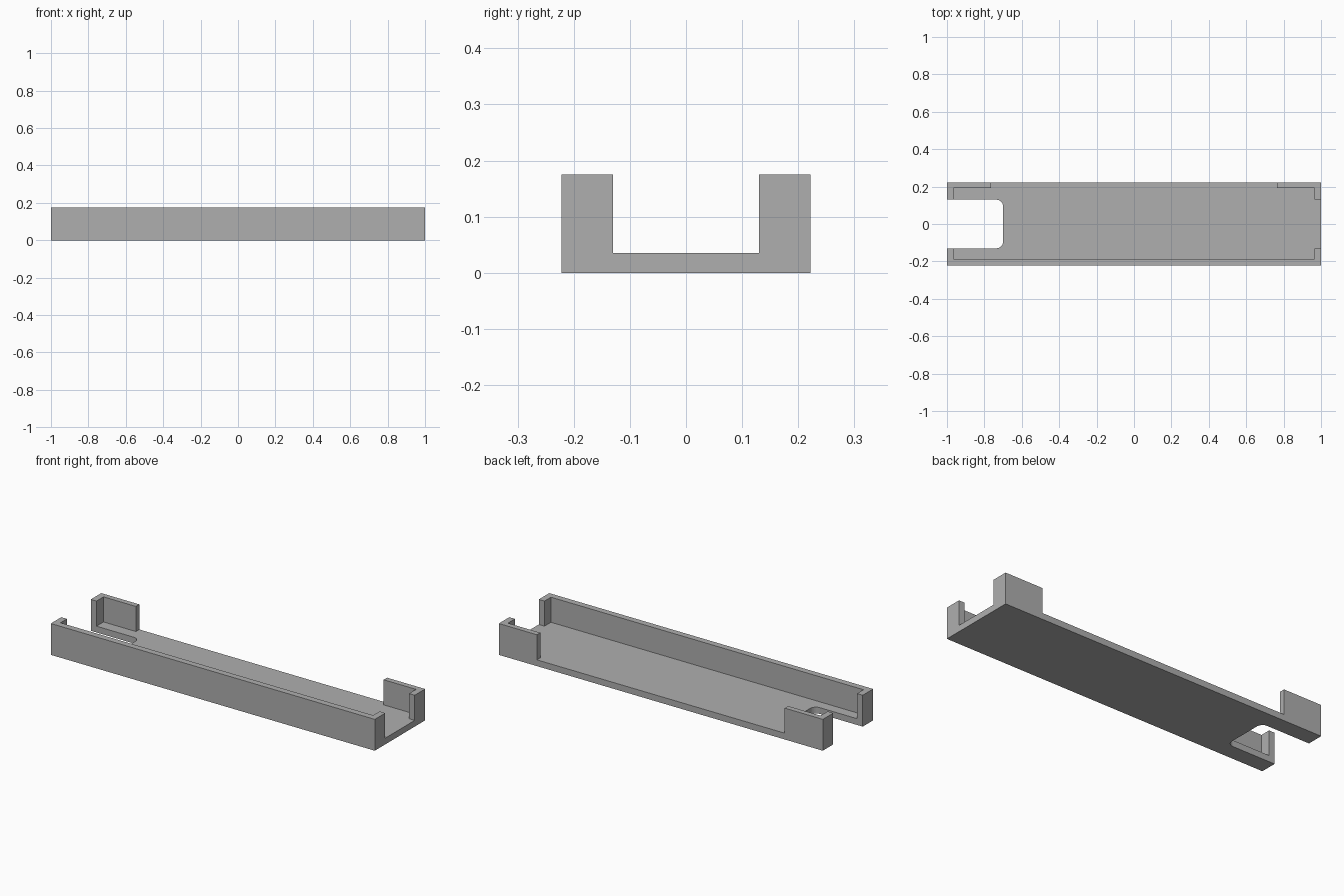
import bpy
import bmesh
from math import sin, cos, radians

if "Cube" in bpy.data.objects:
    bpy.data.objects.remove(bpy.data.objects["Cube"])

L, W, H = 1.0, 0.222, 0.175      # half length, half width, height
T = 0.035                        # floor and wall thickness
GAP = 0.13                       # half width of the end openings
BACK = 0.192                     # inner face of the back walls
SLOT, R = -0.7, 0.035            # slot end and its corner radius
TAB = 0.765                      # where the back corner walls stop

grey = bpy.data.materials.new("grey plastic")
grey.use_nodes = True
colour = (0.43, 0.43, 0.43, 1)
grey.diffuse_color = colour
grey.node_tree.nodes["Principled BSDF"].inputs["Base Color"].default_value = colour


def extrude(name, outline, z0, z1):
    """Solid prism over an outline in x and y."""
    bm = bmesh.new()
    face = bm.faces.new([bm.verts.new((x, y, z0)) for x, y in outline])
    top = bmesh.ops.extrude_face_region(bm, geom=[face])["geom"]
    bmesh.ops.translate(bm, vec=(0, 0, z1 - z0),
                        verts=[v for v in top if isinstance(v, bmesh.types.BMVert)])
    bmesh.ops.recalc_face_normals(bm, faces=bm.faces)
    mesh = bpy.data.meshes.new(name)
    bm.to_mesh(mesh)
    bm.free()
    mesh.materials.append(grey)
    obj = bpy.data.objects.new(name, mesh)
    bpy.context.collection.objects.link(obj)
    return obj


def arc(cx, cy, start, end, steps=8):
    angles = [radians(start + (end - start) * i / steps) for i in range(steps + 1)]
    return [(cx + R * cos(a), cy + R * sin(a)) for a in angles]


# Floor with a rounded slot at one end
slot = ([(-L, -GAP)] + arc(SLOT - R, R - GAP, -90, 0)
        + arc(SLOT - R, GAP - R, 0, 90) + [(-L, GAP)])
tray = extrude("tray", [(-L, -W)] + slot + [(-L, W), (L, W), (L, -W)], 0, T)

# Long front wall with a return lip at each end
parts = [extrude("front_wall", [
    (-L, -W), (L, -W), (L, -GAP), (L - T, -GAP), (L - T, T - W),
    (T - L, T - W), (T - L, -GAP), (-L, -GAP)], T, H)]

# L-shaped back corner walls
for name, s in (("back_left_corner", 1), ("back_right_corner", -1)):
    parts.append(extrude(name, [
        (s * L, W), (s * TAB, W), (s * TAB, BACK), (s * (L - T), BACK),
        (s * (L - T), GAP), (s * L, GAP)], T, H))

# Merge the walls into the floor as one solid
bpy.context.view_layer.objects.active = tray
for part in parts:
    union = tray.modifiers.new(part.name, "BOOLEAN")
    union.operation = "UNION"
    union.solver = "EXACT"
    union.object = part
    bpy.ops.object.modifier_apply(modifier=union.name)
    bpy.data.objects.remove(part)
